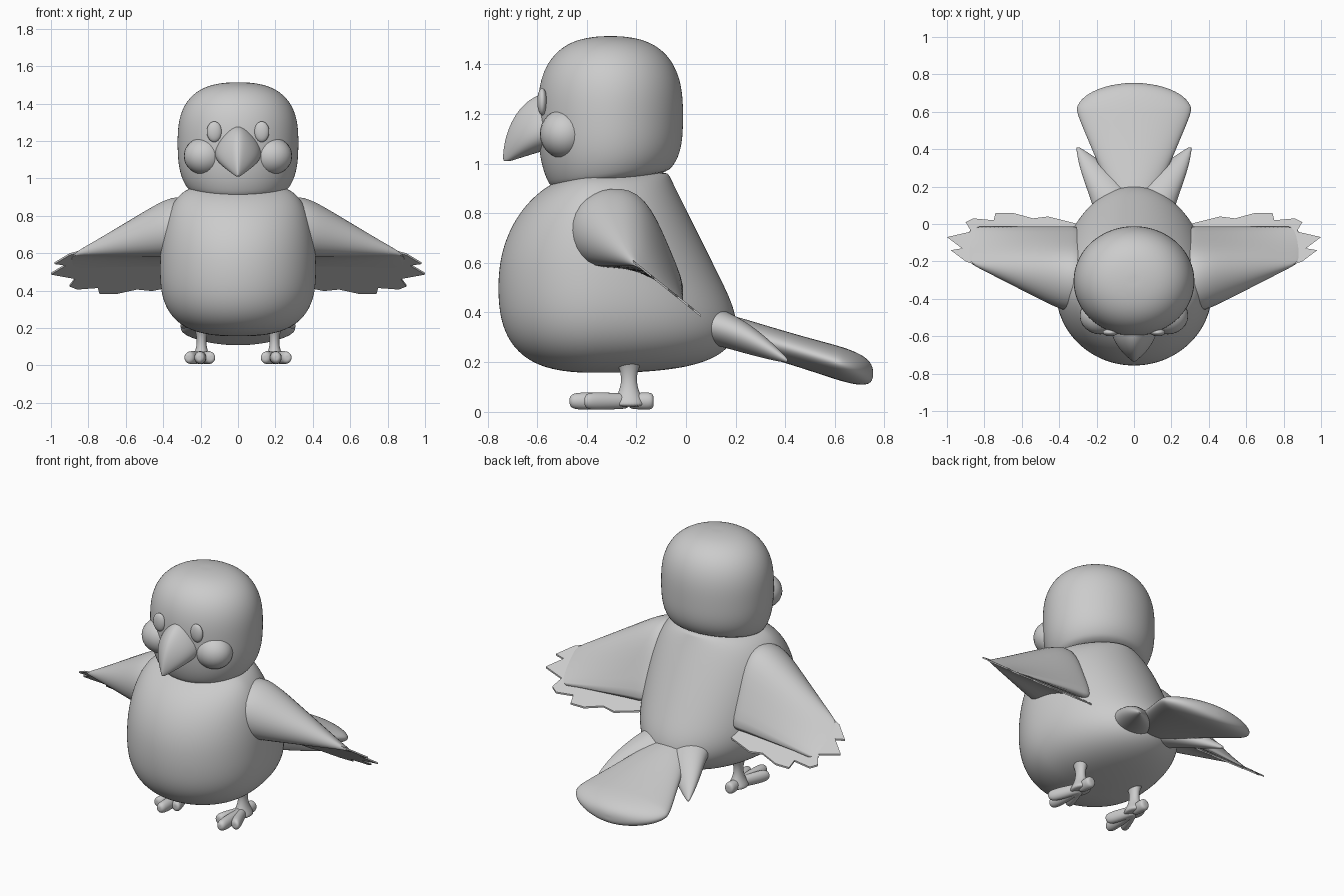
import bpy, bmesh
from math import sin, cos, pi, tau, copysign
from mathutils import Vector

cube = bpy.data.objects.get("Cube")
if cube:
    bpy.data.objects.remove(cube, do_unlink=True)

shade = 0.6
grey = bpy.data.materials.new("plain grey")
grey.use_nodes = True
grey.diffuse_color = (shade, shade, shade, 1)
shader = grey.node_tree.nodes["Principled BSDF"]
shader.inputs["Base Color"].default_value = grey.diffuse_color


def finish(name, bm, mirror=False, subdivide=True, smooth=True):
    bmesh.ops.recalc_face_normals(bm, faces=bm.faces)
    for face in bm.faces:
        face.smooth = smooth
    mesh = bpy.data.meshes.new(name)
    bm.to_mesh(mesh)
    bm.free()
    mesh.materials.append(grey)
    part = bpy.data.objects.new(name, mesh)
    bpy.context.collection.objects.link(part)
    if mirror:
        part.modifiers.new("Mirror", "MIRROR").use_mirror_merge = False
    if subdivide:
        modifier = part.modifiers.new("Subdivision", "SUBSURF")
        modifier.levels = modifier.render_levels = 2


def loft(name, rings, mirror=False):
    """Skin a list of equal-length rings and close both ends."""
    bm = bmesh.new()
    loops = [[bm.verts.new(point) for point in ring] for ring in rings]
    for lower, upper in zip(loops, loops[1:]):
        for i in range(len(lower)):
            bm.faces.new((lower[i - 1], lower[i], upper[i], upper[i - 1]))
    for end in (loops[0], loops[-1]):
        middle = bm.verts.new(sum((v.co for v in end), Vector()) / len(end))
        for i in range(len(end)):
            bm.faces.new((end[i - 1], end[i], middle))
    finish(name, bm, mirror)


def bulge(t, power):
    """Rounded falloff from one at the middle to zero at either end."""
    return max(0, 1 - abs(t) ** power) ** (1 / power)


def steps(start, stop, count):
    return [start + (stop - start) * i / count for i in range(count + 1)]


def circle(count):
    return [(cos(tau * i / count), sin(tau * i / count)) for i in range(count)]


def level_ring(x, z, half, middle, front, back, tilt=0):
    """Horizontal egg-shaped section, widest at y = middle."""
    ring = []
    for c, s in circle(32):
        y = middle + s * (back - middle if s > 0 else middle - front)
        ring.append(Vector((x + half * c, y, z + tilt * (y - middle))))
    return ring


def upright_ring(x, top, bottom, half, pear=0):
    """Section hung between a top and a bottom (y, z) point."""
    top, bottom = Vector((x, *top)), Vector((x, *bottom))
    centre, up = (top + bottom) / 2, (top - bottom) / 2
    return [centre + up * s + Vector((half * c * (1 - pear * s), 0, 0))
            for c, s in circle(20)]


def round_ring(x, y, z, half, height):
    return upright_ring(x, (y, z + height), (y, z - height), half)


def ellipsoid(name, centre, size):
    bm = bmesh.new()
    bmesh.ops.create_uvsphere(bm, u_segments=24, v_segments=16, radius=1)
    bmesh.ops.scale(bm, vec=size, verts=bm.verts)
    bmesh.ops.translate(bm, vec=centre, verts=bm.verts)
    finish(name, bm, mirror=True, subdivide=False)


# Body: full round belly with a straight back sloping down to the tail
rings = []
for angle in steps(-pi / 2 + 0.1, pi / 2 - 0.1, 16):
    t = sin(angle)
    z = 0.52 + t * (0.45 if t > 0 else 0.365)
    depth = bulge(t, 2 if t > 0 else 2.8)
    width = depth ** 0.4 if t > 0 else depth
    middle = -0.36
    slope = 0.41 - 0.5 * z
    back = slope if t > 0 else middle + (slope - middle) * depth
    rings.append(level_ring(0, z, 0.42 * width, middle, middle - 0.4 * depth, back))
loft("body", rings)

# Head: tall rounded block whose lower rim tilts down toward the front
rings = []
middle = -0.305
for angle in steps(-0.95, pi / 2 - 0.08, 14):
    t = sin(angle)
    z = 1.2 + t * (0.315 if t > 0 else 0.34)
    size = bulge(t, 2.6 if t > 0 else 3)
    depth = 0.295 * size
    tilt = 0.25 * t * t if t < 0 else 0
    rings.append(level_ring(0, z, 0.325 * size, middle, middle - depth, middle + depth, tilt))
loft("head", rings)
ellipsoid("cheek", (0.18, -0.49, 1.12), (0.11, 0.1, 0.1))
ellipsoid("eye", (0.127, -0.58, 1.25), (0.04, 0.02, 0.055))

# Beak: ridge follows an arc down to the hooked tip
rings = []
for angle in steps(0, pi / 2, 8):
    t = angle / (pi / 2)
    ridge = (-0.54 - 0.2 * sin(angle), 1.01 + 0.28 * cos(angle))
    jaw = (-0.54 - 0.17 * t, 1.06 - 0.05 * t)
    rings.append(upright_ring(0, ridge, jaw, 0.01 + 0.11 * cos(angle), pear=0.4))
loft("beak", rings)

# Wing: thick shoulder section that thins onto a slanted plane at the tip
shoulder = [(-0.49, 0.7), (-0.45, 0.85), (-0.3, 0.92), (-0.16, 0.88), (-0.07, 0.67),
            (0.04, 0.41), (-0.2, 0.6), (-0.4, 0.56)]


def slant(y):
    return 0.43 - 0.8 * y


def wing_ring(t):
    ring = []
    for y, z in shoulder:
        tip = max(-0.2, y)
        blend = max(0, t)
        ring.append(Vector((0.37 + 0.53 * t, y + (tip - y) * blend,
                            z + (slant(tip) - z) * blend)))
    return ring


loft("wing", [wing_ring(t) for t in steps(-0.2, 0.98, 7)], mirror=True)

# Flight feathers: thin jagged sheet lying on the wing's slant
outline = [(0.3, -0.2), (0.6, -0.3), (0.9, -0.2), (0.98, -0.14), (0.92, -0.13),
           (1, -0.07), (0.87, -0.04), (0.9, 0.01), (0.86, 0.03), (0.75, 0.02),
           (0.74, 0.06), (0.65, 0.06), (0.54, 0.03), (0.46, 0.04), (0.3, 0)]
bm = bmesh.new()
sheet = bm.faces.new([bm.verts.new((x, y, slant(y))) for x, y in outline])
copied = bmesh.ops.extrude_face_region(bm, geom=[sheet])["geom"]
raised = [v for v in copied if isinstance(v, bmesh.types.BMVert)]
bmesh.ops.translate(bm, vec=(0, 0, 0.01), verts=raised)
finish("flight_feathers", bm, mirror=True, subdivide=False, smooth=False)

# Tail: widening fan with a rounded end
rings = []
for y in (0.1, 0.3, 0.45):
    rings.append(round_ring(0, y, 0.38 - 0.3 * y, 0.06 + 0.42 * y, 0.065))
for angle in steps(0, pi / 2 - 0.1, 7):
    t = sin(angle)
    y = 0.6 + 0.155 * t
    rings.append(round_ring(0, y, 0.38 - 0.3 * y, 0.315 * cos(angle), 0.07 * bulge(t, 3)))
loft("tail", rings)

# Coverts: pointed flaps spreading over the root of the tail
rings = []
for t in steps(0, 1, 6):
    drift = t ** 1.5
    taper = 1 - t ** 2.5
    rings.append(round_ring(0.08 + 0.22 * drift, 0.04 + 0.37 * t, 0.36 - 0.155 * drift,
                            0.01 + 0.12 * taper, 0.01 + 0.07 * taper))
loft("tail_covert", rings, mirror=True)

# Legs: waisted columns, wider at the belly and the foot
ankle_x, ankle_y = 0.195, -0.23
rings = []
for z in steps(0.02, 0.27, 6):
    radius = 0.03 + 4 * (z - 0.13) ** 2
    rings.append(level_ring(ankle_x, z, radius * 0.8, ankle_y,
                            ankle_y - radius, ankle_y + radius))
loft("leg", rings, mirror=True)

# Toes: three forward and one back, each swelling toward a round end
toes = {"inner_toe": (-0.05, -0.17), "middle_toe": (0.01, -0.24),
        "outer_toe": (0.07, -0.18), "back_toe": (0, 0.1)}
for name, (across, along) in toes.items():
    rings = []
    for angle in steps(0, pi / 2 - 0.05, 7):
        t = sin(angle)
        radius = (0.03 + 0.01 * t) * bulge(t, 5)
        rings.append(round_ring(ankle_x + across * t, ankle_y + along * t,
                                0.042, radius * 0.9, radius))
    loft(name, rings, mirror=True)
